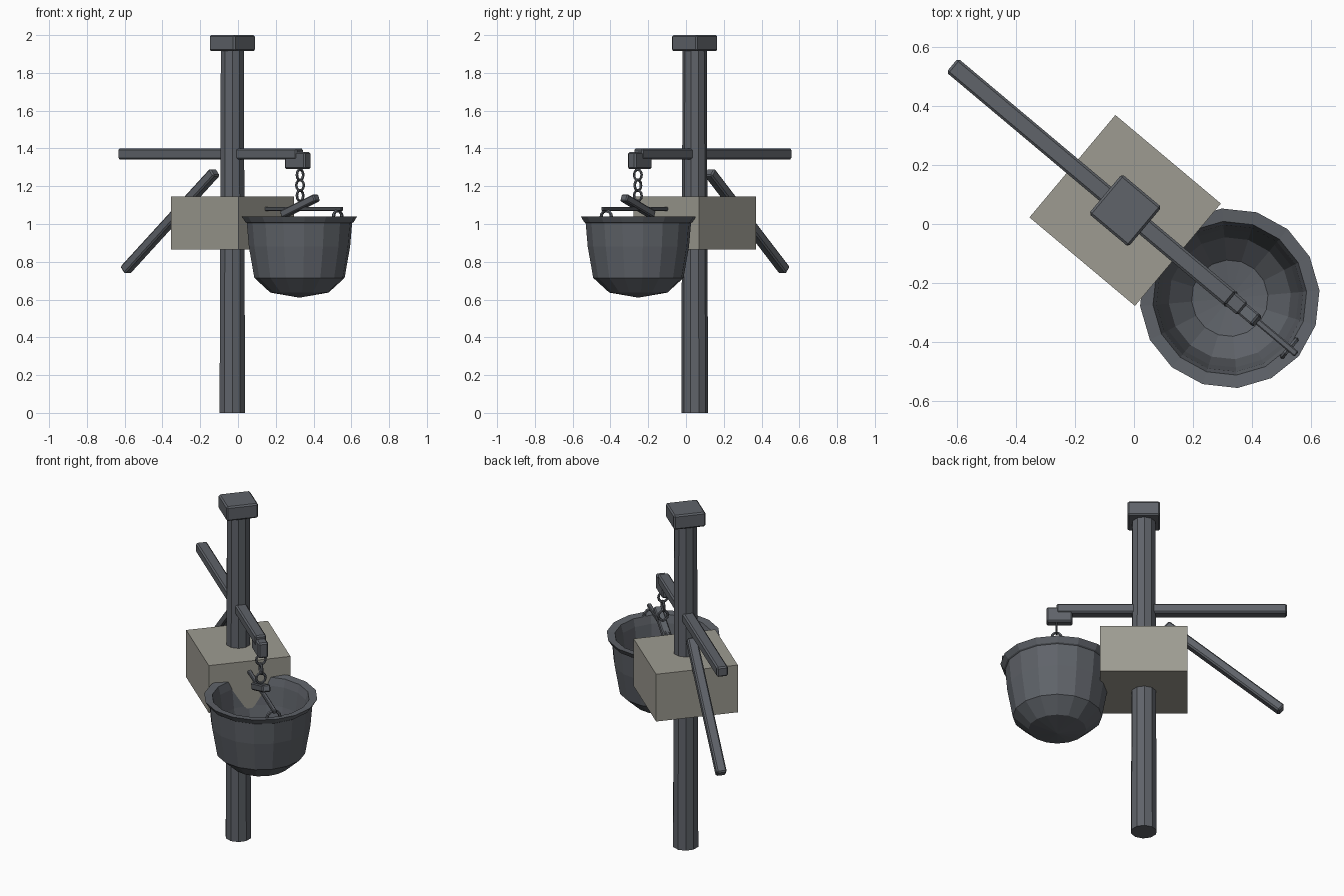
import bpy, bmesh
from math import radians, cos, sin, pi
from mathutils import Matrix, Vector

default = bpy.data.objects.get("Cube")
if default:
    bpy.data.objects.remove(default)


def material(name, rgb):
    m = bpy.data.materials.new(name)
    m.use_nodes = True
    m.diffuse_color = (*rgb, 1)
    m.node_tree.nodes["Principled BSDF"].inputs["Base Color"].default_value = (*rgb, 1)
    return m


iron = material("dark iron grey", (0.115, 0.125, 0.142))
stone = material("pale stone", (0.34, 0.33, 0.285))

# Everything is laid out along the beam (local x) and turned about the post
FRAME = Matrix.Translation((-0.03, 0.046, 0)) @ Matrix.Rotation(radians(-40), 4, 'Z')
POT_X = 0.464


def finish(name, bm, mat, matrix=Matrix()):
    bmesh.ops.recalc_face_normals(bm, faces=bm.faces)
    mesh = bpy.data.meshes.new(name)
    bm.to_mesh(mesh)
    bm.free()
    mesh.materials.append(mat)
    ob = bpy.data.objects.new(name, mesh)
    ob.matrix_world = FRAME @ matrix
    bpy.context.collection.objects.link(ob)
    return ob


def box(name, size, centre, mat=iron, tilt=0, bevel=0.008):
    bm = bmesh.new()
    bmesh.ops.create_cube(bm, size=1)
    bmesh.ops.scale(bm, vec=size, verts=bm.verts)
    if bevel:
        bmesh.ops.bevel(bm, geom=bm.edges[:], offset=bevel, segments=1, affect='EDGES')
    place = Matrix.Translation(centre) @ Matrix.Rotation(radians(-tilt), 4, 'Y')
    return finish(name, bm, mat, place)


def lathe(name, profile, steps, mat, matrix):
    bm = bmesh.new()
    verts = [bm.verts.new((r, 0, z)) for r, z in profile]
    edges = [bm.edges.new(pair) for pair in zip(verts, verts[1:])]
    bmesh.ops.spin(bm, geom=verts + edges, cent=(0, 0, 0), axis=(0, 0, 1),
                   angle=2 * pi, steps=steps)
    bmesh.ops.remove_doubles(bm, verts=bm.verts, dist=0.0005)
    return finish(name, bm, mat, matrix)


def ring(name, major, minor, centre, turn, stretch=1.0):
    # Upright ring whose plane contains z
    profile = [(major + minor * cos(a * pi / 3), minor * sin(a * pi / 3)) for a in range(7)]
    matrix = (Matrix.Translation(centre) @ Matrix.Diagonal((1, 1, stretch, 1))
              @ Matrix.Rotation(radians(turn), 4, 'Z') @ Matrix.Rotation(pi / 2, 4, 'X'))
    return lathe(name, profile, 12, iron, matrix)


# Post with square cap
lathe("post", [(0, 0), (0.071, 0), (0.064, 1.93), (0, 1.93)], 10, iron,
      Matrix.Rotation(radians(-50), 4, 'Z'))
box("post_cap", (0.176, 0.176, 0.085), (0, 0, 1.9575))

# Block around the post
box("stone_block", (0.468, 0.454, 0.28), (0, 0, 1.005), stone, bevel=0)

# Beam, diagonal brace and hanging block
box("cross_beam", (1.235, 0.062, 0.058), (-0.15, 0, 1.371))
box("diagonal_brace", (0.81, 0.056, 0.05), (-0.43, 0, 1.015), tilt=40)
box("hanger_block", (0.14, 0.056, 0.09), (0.452, 0, 1.335))

# Chain
for i in range(3):
    ring(f"chain_link_{i + 1}", 0.026, 0.007, (0.468, 0, 1.26 - i * 0.055), 90 * (1 - i % 2), 1.1)

# Pot with flared rim and hollow inside
pot_profile = [(0, 0.61), (0.155, 0.637), (0.24, 0.715), (0.269, 0.88), (0.28, 1.005),
               (0.288, 1.01), (0.306, 1.04), (0.262, 1.035), (0.25, 0.99), (0.236, 0.88),
               (0.208, 0.74), (0.13, 0.665), (0, 0.645)]
lathe("pot", pot_profile, 16, iron, Matrix.Translation((POT_X, 0, 0)))

# Handle: tilted grip, thin rod and the two lugs on the rim
box("handle_grip", (0.25, 0.046, 0.04), (POT_X + 0.003, 0, 1.095), tilt=21, bevel=0.006)
box("handle_rod", (0.54, 0.022, 0.02), (POT_X + 0.026, 0, 1.08), bevel=0.004)
for side, label in ((-1, "inner"), (1, "outer")):
    ring(f"handle_lug_{label}", 0.036, 0.009, (POT_X + side * 0.264, 0, 1.035), 90)
